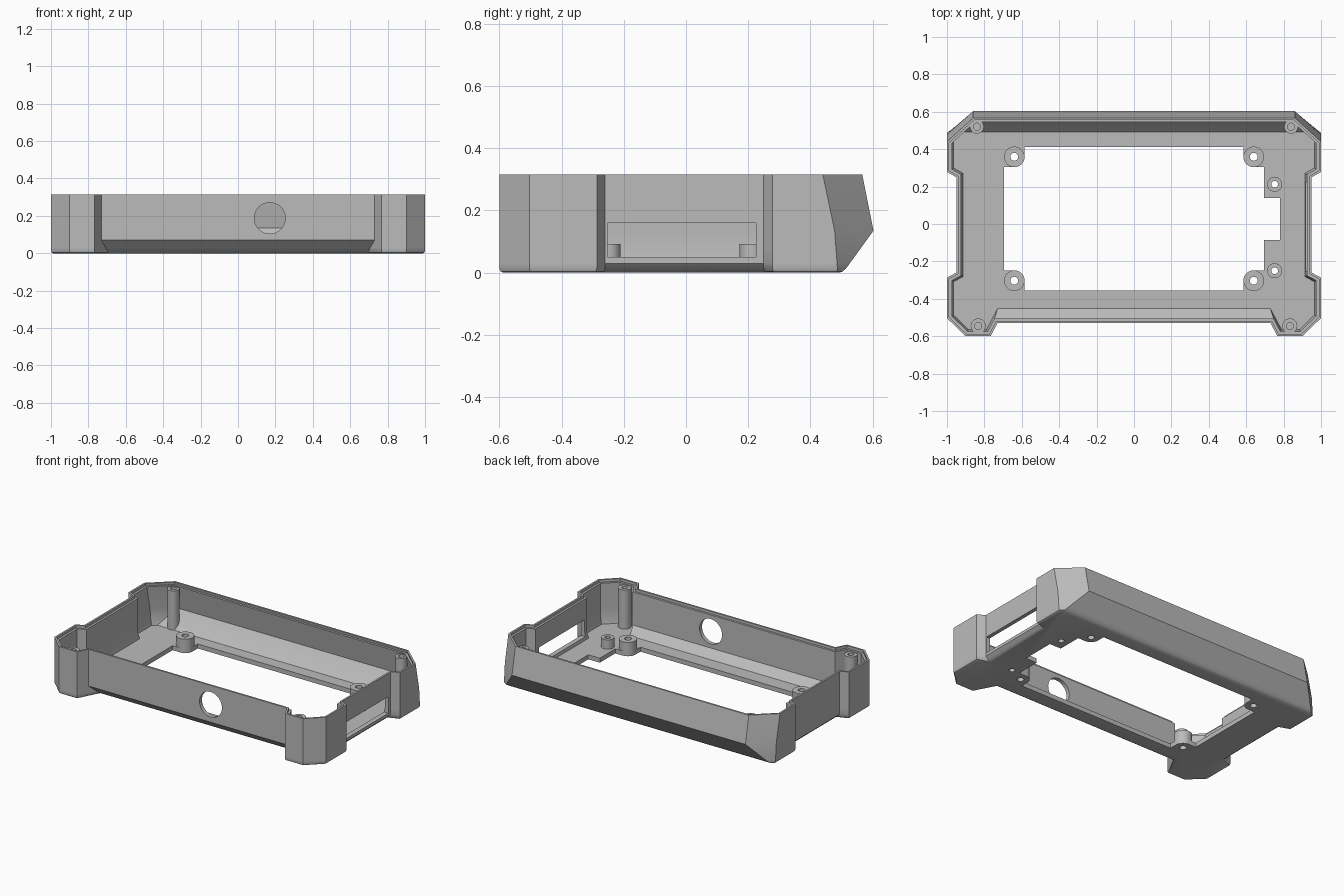
import bpy, bmesh, math
from mathutils import Vector

cube = bpy.data.objects.get("Cube")
if cube:
    bpy.data.objects.remove(cube, do_unlink=True)

grey = bpy.data.materials.new("grey plastic")
grey.use_nodes = True
grey.diffuse_color = (0.5, 0.5, 0.5, 1)
grey.node_tree.nodes["Principled BSDF"].inputs["Base Color"].default_value = (0.5, 0.5, 0.5, 1)


def make(name, loops, ring=False):
    """Skin a stack of equal-length loops; cap the ends or close into a ring."""
    bm = bmesh.new()
    rows = [[bm.verts.new(p) for p in loop] for loop in loops]
    pairs = list(zip(rows, rows[1:])) + ([(rows[-1], rows[0])] if ring else [])
    for a, b in pairs:
        for i in range(len(a)):
            j = (i + 1) % len(a)
            bm.faces.new((a[i], a[j], b[j], b[i]))
    if not ring:
        bm.faces.new(rows[0][::-1])
        bm.faces.new(rows[-1])
    bmesh.ops.recalc_face_normals(bm, faces=bm.faces)
    mesh = bpy.data.meshes.new(name)
    bm.to_mesh(mesh)
    bm.free()
    mesh.materials.append(grey)
    ob = bpy.data.objects.new(name, mesh)
    bpy.context.collection.objects.link(ob)
    return ob


def activate(ob):
    bpy.ops.object.select_all(action='DESELECT')
    ob.select_set(True)
    bpy.context.view_layer.objects.active = ob


def cut(target, cutter):
    mod = target.modifiers.new("cut", 'BOOLEAN')
    mod.operation, mod.solver, mod.object = 'DIFFERENCE', 'EXACT', cutter
    activate(target)
    bpy.ops.object.modifier_apply(modifier=mod.name)
    bpy.data.objects.remove(cutter, do_unlink=True)


def circle(x, y, r, z, n=32):
    return [(x + r * math.cos(k * math.tau / n), y + r * math.sin(k * math.tau / n), z) for k in range(n)]


def prism(points, z0, z1):
    return make("cutter", [[(x, y, z) for x, y in points] for z in (z0, z1)])


def box(x0, x1, y0, y1, z0, z1):
    return prism([(x0, y0), (x1, y0), (x1, y1), (x0, y1)], z0, z1)


def blend(z, *keys):
    """Piecewise linear value at height z."""
    for (za, a), (zb, b) in zip(keys, keys[1:]):
        if z <= zb:
            return a + (b - a) * (z - za) / (zb - za)
    return keys[-1][1]


TOP, KNEE, FLOOR = 0.315, 0.135, 0.03


def outline(z, inset):
    """Case plan at height z, moved inward by inset."""
    front = blend(z, (0, 0.455), (0.07, 0.53), (TOP, 0.53))
    side = blend(z, (0, 0.92), (0.03, 0.95), (TOP, 0.95))
    back = blend(z, (0, 0.505), (KNEE, 0.603), (TOP, 0.567))
    cut_x = blend(z, (0, 0.975), (KNEE, 0.86), (TOP, 0.86))
    cut_y = blend(z, (0, 0.488), (KNEE, 0.478), (TOP, 0.44))
    half = [(0.767 - 0.53 * (0.6 - front), -front), (0.767, -0.6), (0.9, -0.6), (1, -0.503),
            (1, -0.287), (side, -0.26), (side, 0.25), (1, 0.278), (1, cut_y), (cut_x, back)]
    pts = [Vector(p) for p in half + [(-x, y) for x, y in half[::-1]]]
    result = []
    for i, p in enumerate(pts):
        d1 = (p - pts[i - 1]).normalized()
        d2 = (pts[(i + 1) % len(pts)] - p).normalized()
        n1, n2 = Vector((-d1.y, d1.x)), Vector((-d2.y, d2.x))
        q = p + (n1 + n2) * inset / (1 + n1.dot(n2))
        result.append((q.x, q.y, z))
    return result


# Hollow tray: outside going up, stepped rim, inside going down to the floor
WALL, LIP = 0.026, 0.012
layers = [(0, 0.012), (0.004, 0.004), (0.013, 0), (0.03, 0), (0.07, 0), (KNEE, 0), (TOP, 0),
          (TOP, LIP), (0.298, LIP), (0.298, WALL), (KNEE, WALL), (0.078, WALL), (FLOOR, 0.036)]
case = make("case_shell", [outline(z, inset) for z, inset in layers])

# Floor opening with rounded screw pads in its corners
CY, BX, BY = 0.028, 0.64, 0.331
corner = [(0.695, BY - 0.055)]
for k in range(9):
    a = math.radians(270 - 90 * k / 8)
    corner.append((BX + 0.055 * math.cos(a), BY + 0.055 * math.sin(a)))
corner.append((0.585, 0.383))
upper = corner + [(-x, y) for x, y in corner[::-1]]
opening = upper + [(x, -y) for x, y in upper[::-1]]
cut(case, prism([(x, y + CY) for x, y in opening], -0.1, 0.06))
cut(case, box(0.6, 0.78, -0.085, 0.14, -0.1, 0.06))

# Side slot and round front port
cut(case, box(0.88, 1.05, -0.253, 0.225, 0.05, 0.16))
cut(case, make("cutter", [[(x, y, z) for x, z, _ in circle(0.17, 0.188, 0.083, 0, 48)]
                          for y in (-0.7, -0.4)]))

# Low screw bosses with holes through the floor
bosses = [("board_boss", sx * BX, CY + sy * BY, 0.055, 0.021) for sx in (-1, 1) for sy in (-1, 1)]
bosses += [("slot_boss", 0.752, y, 0.04, 0.018) for y in (-0.25, 0.212)]
parts = [case]
for name, x, y, r, hole in bosses:
    cut(case, make("cutter", [circle(x, y, hole, z) for z in (-0.1, 0.06)]))
    parts.append(make(name, [circle(x, y, r, 0.01), circle(x, y, r, 0.092),
                             circle(x, y, hole, 0.092), circle(x, y, hole, 0.01)], ring=True))

# Tall corner posts with blind holes, their feet following the sloped back wall
for sx in (-1, 1):
    for name, x, y, r in (("front_post", 0.833, -0.545, 0.04), ("back_post", 0.84, 0.52, 0.037)):
        foot = [(px, py, max(0.02, (py - 0.49) * 1.35)) for px, py, _ in circle(sx * x, y, r, 0)]
        parts.append(make(name, [foot, circle(sx * x, y, r, 0.29), circle(sx * x, y, 0.019, 0.29),
                                 circle(sx * x, y, 0.019, 0.11)]))

for ob in parts:
    activate(ob)
    bpy.ops.object.shade_smooth_by_angle(angle=math.radians(25))
